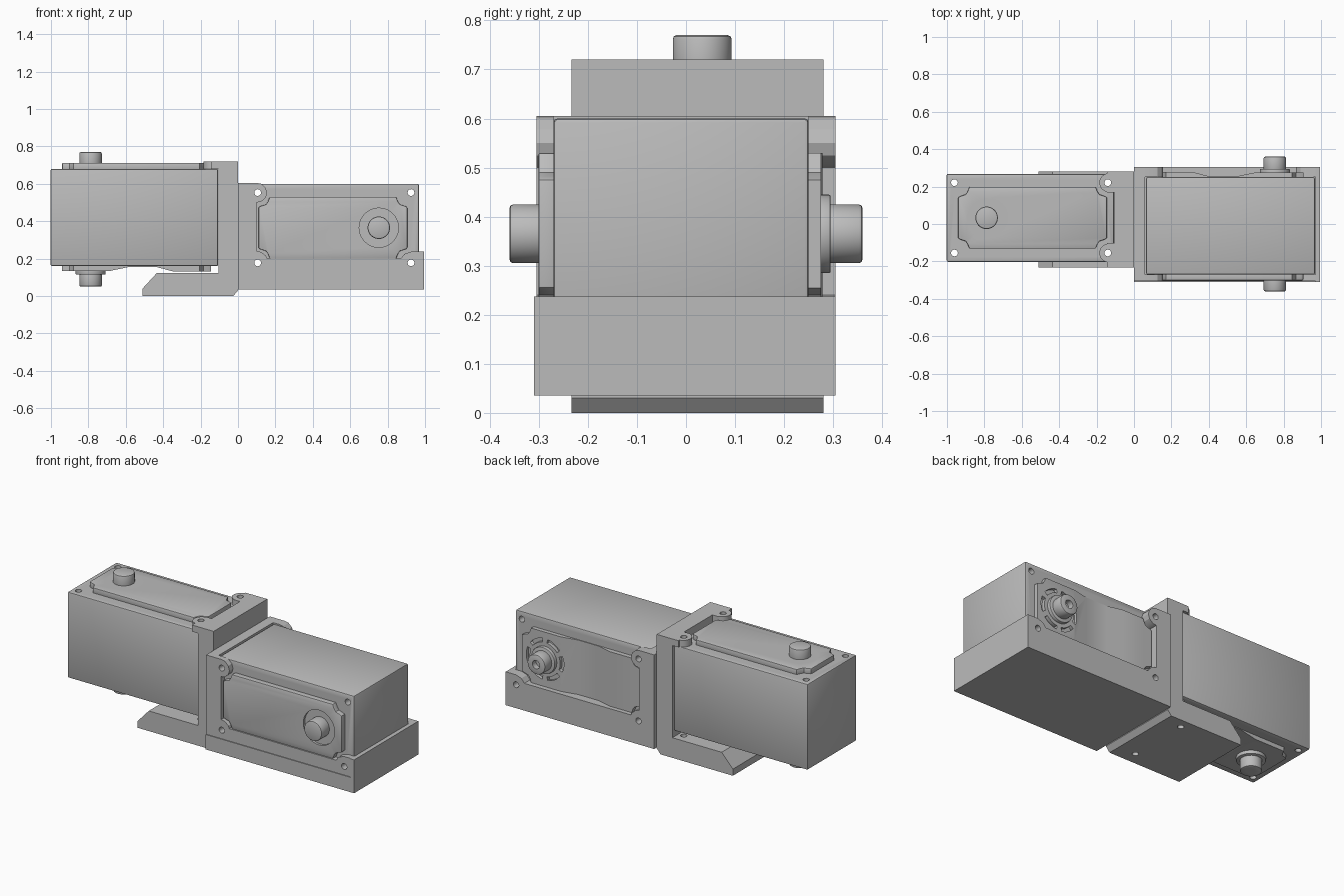
import bpy, bmesh
from math import sin, cos, pi, radians
from mathutils import Matrix, Vector

old = bpy.data.objects.get("Cube")
if old:
    bpy.data.objects.remove(old, do_unlink=True)

grey = bpy.data.materials.new("light_grey")
grey.use_nodes = True
COLOUR = (0.5, 0.5, 0.5, 1)
grey.diffuse_color = COLOUR
grey.node_tree.nodes["Principled BSDF"].inputs["Base Color"].default_value = COLOUR


def frame(u, v, w, origin):
    m = Matrix((u, v, w)).transposed().to_4x4()
    m.translation = Vector(origin)
    return m


WORLD = Matrix.Identity(4)
SIDE = frame((1, 0, 0), (0, 0, 1), (0, -1, 0), (0, 0, 0))  # x-z profile, depth -y


def circle(cu, cv, r, n=40):
    return [(cu + r * cos(2 * pi * i / n), cv + r * sin(2 * pi * i / n)) for i in range(n)]


def rect(u0, u1, v0, v1):
    return [(u0, v0), (u1, v0), (u1, v1), (u0, v1)]


def apply(obj, mod):
    bpy.ops.object.select_all(action="DESELECT")
    bpy.context.view_layer.objects.active = obj
    obj.select_set(True)
    bpy.ops.object.modifier_apply(modifier=mod.name)


def prism(name, pts, lo, hi, mat=WORLD, bevel=0):
    """Extrude a 2D outline from lo to hi along the frame's third axis."""
    bm = bmesh.new()
    face = bm.faces.new([bm.verts.new((u, v, lo)) for u, v in pts])
    out = bmesh.ops.extrude_face_region(bm, geom=[face])
    top = [e for e in out["geom"] if isinstance(e, bmesh.types.BMVert)]
    bmesh.ops.translate(bm, verts=top, vec=(0, 0, hi - lo))
    bm.transform(mat)
    bmesh.ops.recalc_face_normals(bm, faces=bm.faces)
    me = bpy.data.meshes.new(name)
    bm.to_mesh(me)
    bm.free()
    me.materials.append(grey)
    obj = bpy.data.objects.new(name, me)
    bpy.context.collection.objects.link(obj)
    if bevel:
        mod = obj.modifiers.new("bevel", "BEVEL")
        mod.width, mod.segments, mod.limit_method = bevel, 2, "ANGLE"
        mod.angle_limit = radians(40)
        apply(obj, mod)
    return obj


def cut(obj, cutters, op="DIFFERENCE"):
    for c in cutters:
        c.hide_render = True
        mod = obj.modifiers.new("cut", "BOOLEAN")
        mod.operation, mod.object, mod.solver = op, c, "EXACT"
        apply(obj, mod)
        bpy.data.objects.remove(c, do_unlink=True)


def screw_cutters(mat, us=(0.04, 0.86), vs=(-0.188, 0.188)):
    return [prism("cutter", circle(u, v, 0.018, 20), -0.6, 0.6, mat) for u in us for v in vs]


def cover_outline():
    """Rectangle with a stepped notch at each corner."""
    mid, hu, hv = 0.4425, 0.3975, 0.165
    corner = [(hu, hv - 0.055), (hu - 0.015, hv - 0.048), (hu - 0.04, hv - 0.04),
              (hu - 0.05, hv - 0.025), (hu - 0.06, hv)]
    pts = corner + [(-u, v) for u, v in reversed(corner)]
    pts += [(-u, -v) for u, v in pts]
    return [(mid + u, v) for u, v in pts]


def arc_slot(a0, a1, r0, r1, n=8):
    angles = [radians(a0 + (a1 - a0) * i / n) for i in range(n + 1)]
    return ([(SHAFT + r1 * cos(a), r1 * sin(a)) for a in angles]
            + [(SHAFT + r0 * cos(a), r0 * sin(a)) for a in reversed(angles)])


SHAFT = 0.688


def servo(label, m, start):
    # housing
    body = prism(label + "_housing", rect(start, 0.902, -0.235, 0.235), -0.26, 0.26, m, 0.008)
    cut(body, screw_cutters(m))
    # front cover with round recess and output shaft
    cover = prism(label + "_front_cover", cover_outline(), 0.25, 0.291, m, 0.004)
    cut(cover, [prism("cutter", circle(SHAFT, 0, 0.105), 0.276, 0.32, m)])
    prism(label + "_output_shaft", circle(SHAFT, 0, 0.06), 0.25, 0.35, m, 0.008)
    # rear cover dips in the middle
    profile = [(0.03, -0.25), (0.03, -0.288), (0.25, -0.288), (0.34, -0.264),
               (0.48, -0.264), (0.58, -0.285), (0.86, -0.285), (0.86, -0.25)]
    rear_frame = m @ frame((1, 0, 0), (0, 0, 1), (0, -1, 0), (0, 0, 0))
    rear = prism(label + "_rear_cover", profile, -0.2, 0.2, rear_frame)
    cut(rear, [prism("cutter", cover_outline(), -0.35, -0.1, m)], "INTERSECT")
    cut(rear, [prism("cutter", arc_slot(a - 22, a + 22, 0.102, 0.125), -0.32, -0.265, m)
               for a in (0, 60, 120, 180, 240, 300)])
    # idler hub
    prism(label + "_idler_disc", circle(SHAFT, 0, 0.08), -0.305, -0.27, m, 0.004)
    hub = prism(label + "_idler_shaft", circle(SHAFT, 0, 0.06), -0.37, -0.29, m, 0.008)
    cut(hub, [prism("cutter", circle(SHAFT, 0, 0.025, 24), -0.4, -0.335, m)])


UPRIGHT = frame((-1, 0, 0), (0, -1, 0), (0, 0, 1), (-0.1, 0.033, 0.42))
SIDEWAYS = frame((1, 0, 0), (0, 0, 1), (0, -1, 0), (0.065, -0.01, 0.365))
servo("upright_servo", UPRIGHT, 0.006)
servo("sideways_servo", SIDEWAYS, 0)

# upright bracket: wall, foot and top ears
foot = [(-0.51, 0), (-0.025, 0), (0, 0.03), (0, 0.72), (-0.105, 0.72),
        (-0.105, 0.122), (-0.435, 0.122), (-0.51, 0.04)]
bracket = prism("upright_bracket", foot, -0.28, 0.233, SIDE)
cut(bracket, screw_cutters(UPRIGHT, us=(0.04,)))
for side, v in (("back", -0.188), ("front", 0.188)):
    edge = 0.2465 if v < 0 else 0.266
    ear = prism(f"upright_{side}_ear", circle(0.035, v, 0.05), 0.26, 0.3, UPRIGHT)
    web_v = sorted((v * 0.72, edge if v > 0 else -edge))
    web = prism(f"upright_{side}_ear_web", rect(-0.02, 0.045, *web_v), 0.26, 0.3, UPRIGHT)
    for part in (ear, web):
        cut(part, screw_cutters(UPRIGHT, us=(0.04,), vs=(v,)))

# sideways bracket: wall, floor and end stop
prism("sideways_bracket_wall", rect(0, 0.06, -0.302, 0.305), 0.035, 0.605)
prism("sideways_bracket_floor", rect(0, 0.99, -0.31, 0.305), 0.035, 0.125)
prism("sideways_bracket_end", rect(0.97, 0.995, -0.31, 0.305), 0.035, 0.237)

# side cheeks with rounded screw ears
cheek = [(0, 0.035), (0.995, 0.035), (0.995, 0.237), (0.925, 0.237), (0.89, 0.225),
         (0.87, 0.2), (0.155, 0.2), (0.15, 0.215), (0.125, 0.235), (0.1, 0.24),
         (0.1, 0.5), (0.125, 0.505), (0.148, 0.525), (0.156, 0.55),
         (0.148, 0.578), (0.125, 0.6), (0.1, 0.605), (0, 0.605)]
for name, lo, hi in (("front", 0.27, 0.305), ("back", -0.305, -0.25)):
    part = prism(f"sideways_{name}_cheek", cheek, lo, hi, SIDE)
    cut(part, screw_cutters(SIDEWAYS))

# smooth the round parts, keep the edges sharp
bpy.ops.object.select_all(action="DESELECT")
for obj in bpy.data.objects:
    if obj.type == "MESH" and obj.data.materials and obj.data.materials[0] == grey:
        obj.select_set(True)
        bpy.context.view_layer.objects.active = obj
bpy.ops.object.shade_smooth_by_angle(angle=radians(30))
